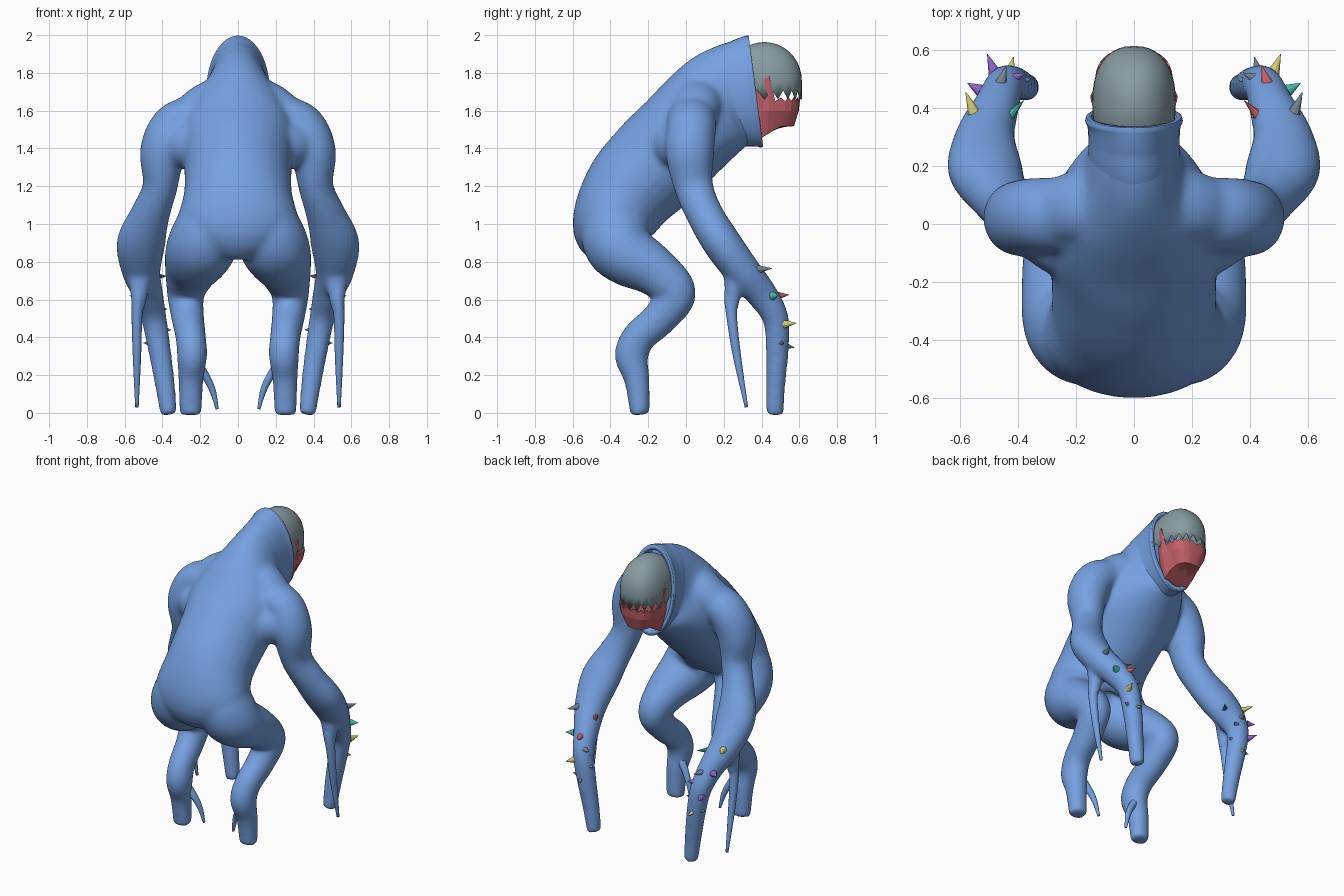
import bpy
import bmesh
import math
from mathutils import Vector

if "Cube" in bpy.data.objects:
    bpy.data.objects.remove(bpy.data.objects["Cube"])


def material(name, r, g, b):
    m = bpy.data.materials.new(name)
    m.use_nodes = True
    m.diffuse_color = (r, g, b, 1)
    m.node_tree.nodes["Principled BSDF"].inputs["Base Color"].default_value = (r, g, b, 1)
    return m


SKIN = material("blue skin", .178, .355, .75)
BONE = material("grey skull", .24, .33, .36)
FLESH = material("red jaw", .55, .12, .14)
RED = material("red spike", .62, .12, .13)
TEAL = material("teal spike", .06, .52, .40)
YELLOW = material("yellow spike", .66, .60, .18)
PURPLE = material("purple spike", .27, .13, .56)
GREY = material("grey spike", .18, .23, .27)
STEEL = material("steel blue spike", .22, .28, .50)


def finish(name, bm, mat, smooth=True):
    bmesh.ops.recalc_face_normals(bm, faces=bm.faces)
    mesh = bpy.data.meshes.new(name)
    for f in bm.faces:
        f.smooth = smooth
    bm.to_mesh(mesh)
    bm.free()
    mesh.materials.append(mat)
    obj = bpy.data.objects.new(name, mesh)
    bpy.context.collection.objects.link(obj)
    return obj


def skin_rings(bm, rings, cap_start=True, cap_end=True):
    """Join rings of points into a tube."""
    vs = [[bm.verts.new(p) for p in ring] for ring in rings]
    n = len(vs[0])
    for a, b in zip(vs, vs[1:]):
        for k in range(n):
            j = (k + 1) % n
            bm.faces.new((a[k], a[j], b[j], b[k]))
    if cap_start:
        bm.faces.new(vs[0])
    if cap_end:
        bm.faces.new(vs[-1])


def spline(pts, steps=6):
    """Catmull-Rom through tuples of any length."""
    out = []
    for i in range(len(pts) - 1):
        p0, p1 = pts[max(i - 1, 0)], pts[i]
        p2, p3 = pts[i + 1], pts[min(i + 2, len(pts) - 1)]
        for s in range(steps):
            t = s / steps
            out.append([b + .5 * t * (c - a + t * (2 * a - 5 * b + 4 * c - d
                        + t * (3 * (b - c) + d - a)))
                        for a, b, c, d in zip(p0, p1, p2, p3)])
    out.append(list(pts[-1]))
    return out


def limb(bm, sections, side=1, hollow=None, n=28):
    """Tube through (x, y, z, side radius, depth radius) sections."""
    path = spline(sections)
    rings = []
    for i, (x, y, z, ru, rv) in enumerate(path):
        t = Vector(path[min(i + 1, len(path) - 1)][:3]) - Vector(path[max(i - 1, 0)][:3])
        t.normalize()
        u = (Vector((1, 0, 0)) - t * t.x).normalized()
        v = t.cross(u)
        c = Vector((x, y, z))
        rings.append([c + u * ru * math.cos(a) + v * rv * math.sin(a)
                      for a in (math.tau * k / n for k in range(n))])
    if hollow:
        wall, depth = hollow
        last = rings[-1]
        for back in (0, depth):
            rings.append([c + (p - c) * wall - t * back for p in last])
    for ring in rings:
        for p in ring:
            p.x *= side
    skin_rings(bm, rings)


# Body: torso, shoulders, arms and legs fused together
torso = [(0, -.37, .85, .10, .12), (0, -.40, .97, .31, .205), (0, -.30, 1.17, .285, .25),
         (0, -.15, 1.33, .288, .27), (0, -.02, 1.46, .31, .268), (0, .10, 1.58, .26, .272),
         (0, .21, 1.67, .17, .272), (0, .31, 1.69, .146, .27)]
trapezius = [(.05, .08, 1.69, .10, .13), (.18, .06, 1.63, .11, .13), (.32, .03, 1.53, .09, .11)]
lat = [(.12, -.10, 1.42, .12, .13), (.25, -.06, 1.42, .12, .13), (.36, .0, 1.42, .10, .11)]
arm = [(.20, .03, 1.58, .11, .13), (.335, .03, 1.52, .122, .13), (.398, .02, 1.38, .122, .13),
       (.412, .04, 1.20, .093, .105), (.465, .10, 1.05, .105, .098), (.513, .19, .90, .13, .102),
       (.512, .30, .75, .104, .095), (.475, .40, .63, .08, .083), (.445, .475, .5, .068, .07),
       (.415, .483, .33, .061, .062), (.387, .475, .15, .054, .052), (.367, .47, -.01, .045, .048)]
thumb_root = [(.515, .28, .82, .07, .07), (.52, .255, .7, .06, .055), (.53, .24, .52, .03, .03)]
leg = [(.12, -.34, 1.12, .13, .16), (.155, -.37, 1.0, .17, .18), (.185, -.36, .9, .185, .185),
       (.215, -.30, .83, .176, .165), (.252, -.16, .745, .137, .132), (.277, -.055, .63, .10, .11),
       (.265, -.14, .5, .087, .094), (.25, -.25, .4, .081, .09), (.243, -.288, .3, .08, .09),
       (.25, -.26, .175, .067, .068), (.25, -.243, -.01, .06, .053)]

bm = bmesh.new()
limb(bm, torso)
for side in (1, -1):
    for part in (trapezius, lat, arm, thumb_root, leg):
        limb(bm, part, side)
body = finish("body", bm, SKIN)
remesh = body.modifiers.new("fuse", "REMESH")
remesh.mode = "VOXEL"
remesh.voxel_size = .011
remesh.use_smooth_shade = True
relax = body.modifiers.new("relax", "SMOOTH")
relax.factor = .5
relax.iterations = 30

# Hood: flared collar around the head
hood = [(0, .15, 1.65, .14, .23), (0, .22, 1.677, .156, .268), (0, .29, 1.69, .157, .283),
        (0, .335, 1.698, .16, .293), (0, .355, 1.701, .168, .298), (0, .37, 1.703, .164, .297)]
bm = bmesh.new()
limb(bm, hood, hollow=(.89, .07), n=48)
finish("hood", bm, SKIN)

# Long thumb claws and small heel spurs
thumb = [(.522, .25, .72, .03, .03), (.527, .238, .62, .034, .036), (.535, .243, .5, .028, .028),
         (.535, .27, .3, .022, .022), (.535, .32, .03, .009, .009)]
spur = [(.23, -.25, .27, .03, .03), (.175, -.235, .2, .022, .024),
        (.135, -.22, .12, .017, .017), (.11, -.21, .02, .008, .008)]
for label, side in (("left", 1), ("right", -1)):
    for name, part in (("thumb_claw", thumb), ("heel_spur", spur)):
        bm = bmesh.new()
        limb(bm, part, side, n=14)
        finish(f"{label}_{name}", bm, SKIN)

# Skull: dome with a toothed lower edge
N = 40
ANGLES = [math.tau * k / N for k in range(N)]


def power(v, e):
    return math.copysign(abs(v) ** e, v)


def dome_ring(lat, zs):
    r = math.cos(lat)
    return [(.141 * r * power(math.cos(a), .85), .415 + .195 * r * power(math.sin(a), .85), z)
            for a, z in zip(ANGLES, zs)]


bm = bmesh.new()
rings = [dome_ring(0, [1.66 + .05 * (k % 2) for k in range(N)])]
for i in range(10):
    lat = math.radians(i * 9.7)
    rings.append(dome_ring(lat, [1.76 + .2 * math.sin(lat)] * N))
skin_rings(bm, rings, cap_start=False)
skull = finish("skull", bm, BONE)


# Jaw: angular cup with a toothed rim and raised hinges outside the skull
def jaw_ring(front, back, width, e, height):
    ring = []
    for k, a in enumerate(ANGLES):
        y = (front + back) / 2 + (front - back) / 2 * power(math.sin(a), e)
        flare = 1.13 if y < .46 else 1
        ring.append((width * flare * power(math.cos(a), e), y, height(k, y)))
    return ring


def rim(k, y):
    return 1.65 + .02 * (k % 2) if y > .46 else 1.79 - (.46 - y) * .5


def floor(k, y):
    return 1.52 - min(.07, max(0, .50 - y) * .6)


bm = bmesh.new()
skin_rings(bm, [jaw_ring(.60, .345, .132, .75, rim),
                jaw_ring(.594, .345, .122, .75, lambda k, y: 1.60),
                jaw_ring(.57, .345, .08, .7, floor),
                jaw_ring(.50, .38, .03, .7, floor)], cap_start=False)
jaw = finish("jaw", bm, FLESH, smooth=False)
for shell in (skull, jaw):
    thick = shell.modifiers.new("thickness", "SOLIDIFY")
    thick.thickness = .006
    thick.offset = 0

# Forearm spikes: base, tip, left colour, right colour
spikes = [((.55, .38, .76), (.58, .455, .765), GREY, YELLOW),
          ((.44, .36, .72), (.38, .425, .725), RED, TEAL),
          ((.53, .46, .62), (.573, .485, .62), TEAL, PURPLE),
          ((.46, .48, .62), (.44, .545, .625), RED, GREY),
          ((.42, .5, .55), (.375, .52, .55), GREY, PURPLE),
          ((.48, .52, .47), (.505, .585, .475), YELLOW, PURPLE),
          ((.40, .49, .44), (.355, .5, .44), STEEL, STEEL),
          ((.45, .50, .37), (.5, .51, .37), GREY, GREY),
          ((.43, .51, .36), (.415, .575, .345), GREY, YELLOW)]
for i, (base, tip, *colours) in enumerate(spikes):
    for label, side, mat in zip(("left", "right"), (1, -1), colours):
        a, b = (Vector((p[0] * side, p[1], p[2])) for p in (base, tip))
        axis = b - a
        bm = bmesh.new()
        bmesh.ops.create_cone(bm, cap_ends=True, segments=10, radius1=.023, radius2=.001,
                              depth=axis.length)
        bm.transform(axis.to_track_quat("Z", "Y").to_matrix().to_4x4())
        bmesh.ops.translate(bm, verts=bm.verts, vec=(a + b) / 2)
        finish(f"{label}_spike_{i + 1}", bm, mat, smooth=False)
